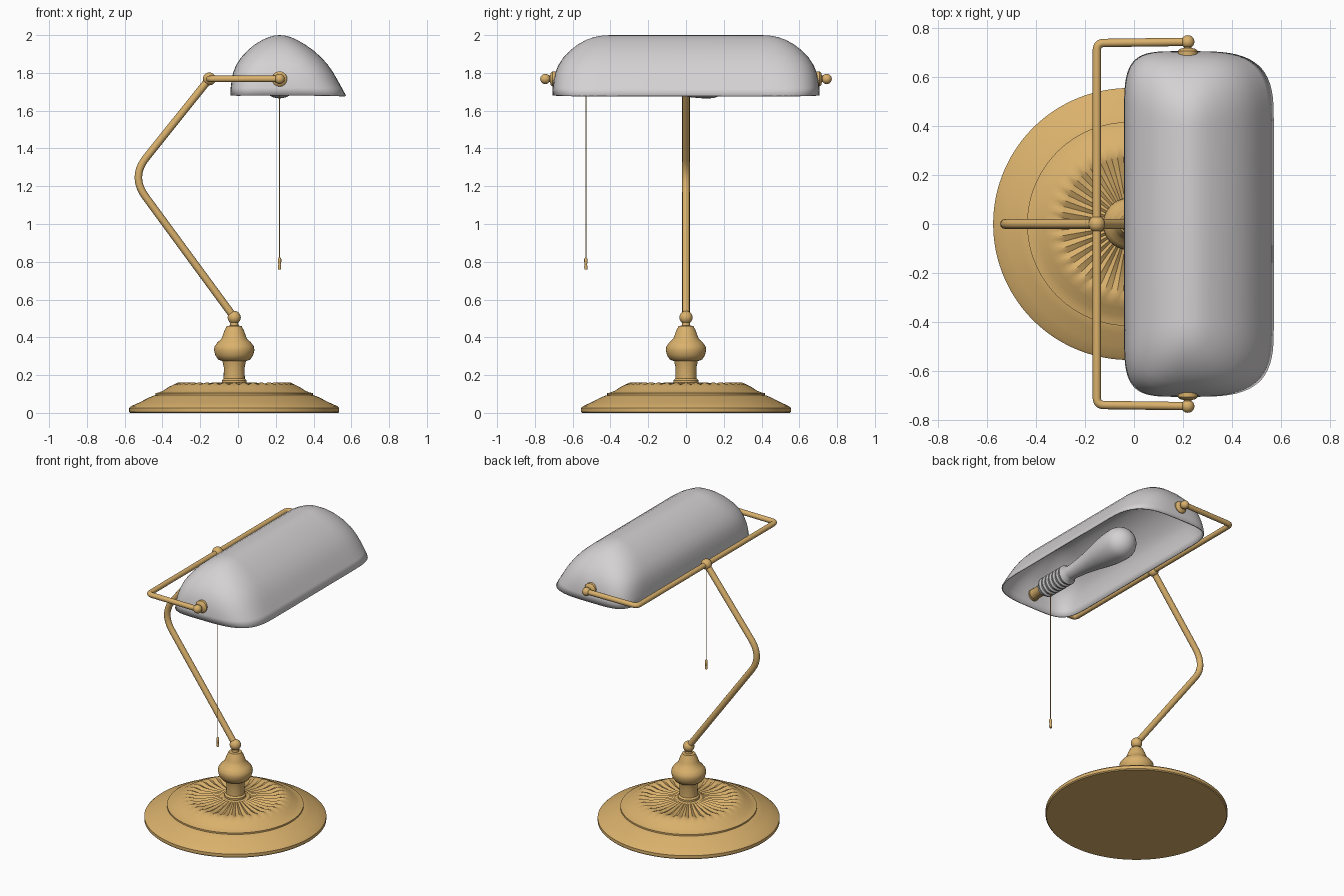
import bpy, bmesh, math
from mathutils import Vector

if "Cube" in bpy.data.objects:
    bpy.data.objects.remove(bpy.data.objects["Cube"])


def material(name, rgb):
    m = bpy.data.materials.new(name)
    m.diffuse_color = (*rgb, 1)
    m.use_nodes = True
    m.node_tree.nodes["Principled BSDF"].inputs["Base Color"].default_value = m.diffuse_color
    return m


BRASS = material("brass", (0.70, 0.44, 0.15))
GLASS = material("pale_grey_glass", (0.66, 0.64, 0.65))
METAL = material("grey_metal", (0.52, 0.51, 0.51))


def finish(obj, mat, angle=40):
    obj.data.materials.clear()
    obj.data.materials.append(mat)
    bpy.ops.object.select_all(action='DESELECT')
    obj.select_set(True)
    bpy.context.view_layer.objects.active = obj
    bpy.ops.object.shade_smooth_by_angle(angle=math.radians(angle))
    return obj


def new_object(name, bm):
    me = bpy.data.meshes.new(name)
    bm.to_mesh(me)
    bm.free()
    obj = bpy.data.objects.new(name, me)
    bpy.context.collection.objects.link(obj)
    return obj


def lathe(name, profile, mat, loc, along_y=False, segs=32, wave=None, angle=40):
    """Spin (radius, height) points about z, or about y when along_y is set."""
    bm = bmesh.new()
    rings = []
    for r, h in profile:
        ring = []
        for k in range(segs):
            a = 2 * math.pi * k / segs
            z = h + (wave(r, h, a) if wave else 0)
            x, y = r * math.cos(a), r * math.sin(a)
            p = (x, z, -y) if along_y else (x, y, z)
            ring.append(bm.verts.new(Vector(p) + Vector(loc)))
        rings.append(ring)
    for lo, hi in zip(rings, rings[1:]):
        for k in range(segs):
            n = (k + 1) % segs
            bm.faces.new((lo[k], lo[n], hi[n], hi[k]))
    for ring, (r, h) in ((rings[0], profile[0]), (rings[-1], profile[-1])):
        if r > 0.001:
            bm.faces.new(ring)
    bmesh.ops.remove_doubles(bm, verts=bm.verts, dist=1e-5)
    bmesh.ops.recalc_face_normals(bm, faces=bm.faces)
    return finish(new_object(name, bm), mat, angle)


def ball(r, n=12):
    return [(r * math.sin(math.pi * i / n), -r * math.cos(math.pi * i / n)) for i in range(n + 1)]


def tube(name, pts, radius, mat, bend=0.0):
    """Round rod through pts with rounded corners."""
    pts = [Vector(p) for p in pts]
    path = [pts[0]]
    for a, b, c in zip(pts, pts[1:], pts[2:]):
        p, q = b + (a - b).normalized() * bend, b + (c - b).normalized() * bend
        for i in range(11):
            t = i / 10
            path.append(p * (1 - t) ** 2 + b * 2 * t * (1 - t) + q * t * t)
    path.append(pts[-1])
    cu = bpy.data.curves.new(name, 'CURVE')
    cu.dimensions = '3D'
    cu.bevel_depth = radius
    cu.bevel_resolution = 4
    cu.use_fill_caps = True
    sp = cu.splines.new('POLY')
    sp.points.add(len(path) - 1)
    for sp_pt, p in zip(sp.points, path):
        sp_pt.co = (*p, 1)
    obj = bpy.data.objects.new(name, cu)
    bpy.context.collection.objects.link(obj)
    bpy.ops.object.select_all(action='DESELECT')
    obj.select_set(True)
    bpy.context.view_layer.objects.active = obj
    bpy.ops.object.convert(target='MESH')
    return finish(bpy.context.view_layer.objects.active, mat)


# Round stepped base with radial flutes on its top
def flutes(r, h, a):
    return 0.005 * math.cos(36 * a) if 0.09 < r < 0.31 and h > 0.1 else 0


lathe("base", [(0, 0), (0.55, 0), (0.556, 0.006), (0.556, 0.026), (0.545, 0.036), (0.50, 0.056),
               (0.45, 0.082), (0.425, 0.092), (0.417, 0.094), (0.417, 0.104), (0.40, 0.108),
               (0.375, 0.118), (0.345, 0.138), (0.32, 0.150), (0.295, 0.157), (0.27, 0.155),
               (0.24, 0.148), (0.19, 0.148), (0.14, 0.152), (0.10, 0.157), (0.08, 0.16), (0, 0.16)],
      BRASS, (-0.02, 0, 0), segs=144, wave=flutes)

# Turned stem on the base
lathe("stem", [(0.066, 0.15), (0.066, 0.172), (0.056, 0.182), (0.055, 0.24), (0.06, 0.262),
               (0.062, 0.274), (0.085, 0.282), (0.100, 0.305), (0.107, 0.332), (0.104, 0.352),
               (0.088, 0.374), (0.068, 0.392), (0.06, 0.412), (0.052, 0.435), (0.043, 0.452),
               (0.04, 0.46), (0.022, 0.462), (0.02, 0.49)], BRASS, (-0.02, 0, 0), segs=40)
lathe("lower_joint", ball(0.035), BRASS, (-0.02, 0, 0.505))

# Bent arm and the yoke that carries the shade
PIVOT_X, PIVOT_Z, YOKE_X = 0.22, 1.768, -0.152
tube("arm", [(-0.02, 0, 0.505), (-0.567, 0, 1.25), (YOKE_X, 0, PIVOT_Z)], 0.02, BRASS, 0.13)
tube("yoke", [(PIVOT_X, -0.745, PIVOT_Z), (YOKE_X, -0.74, PIVOT_Z),
              (YOKE_X, 0.74, PIVOT_Z), (PIVOT_X, 0.745, PIVOT_Z)], 0.017, BRASS, 0.03)
lathe("upper_joint", ball(0.034), BRASS, (YOKE_X, 0, PIVOT_Z))

# Pivot knobs at both ends of the shade
for side, s in (("front", -1), ("back", 1)):
    lathe(side + "_knob", ball(0.027), BRASS, (PIVOT_X, s * 0.745, PIVOT_Z))
    lathe(side + "_washer", [(r, s * h) for r, h in
                             ((0.04, 0.685), (0.04, 0.708), (0.032, 0.716), (0.016, 0.72), (0.016, 0.74))],
          BRASS, (PIVOT_X, 0, PIVOT_Z), along_y=True)

# Glass shade: stacked rounded outlines (z, left x, right x, half length)
levels = [(1.68, -0.041, 0.572, 0.707), (1.72, -0.039, 0.55, 0.706), (1.76, -0.034, 0.528, 0.701),
          (1.80, -0.026, 0.505, 0.692), (1.84, -0.011, 0.478, 0.676), (1.88, 0.015, 0.443, 0.65),
          (1.92, 0.052, 0.398, 0.612), (1.95, 0.088, 0.355, 0.573), (1.975, 0.13, 0.312, 0.528),
          (1.99, 0.165, 0.278, 0.485), (1.997, 0.19, 0.25, 0.445), (2.0, 0.22, 0.22, 0.40)]
STRAIGHT, STEPS = 0.40, 16
bm = bmesh.new()
rings = []
for z, xl, xr, half in levels:
    t = (z - 1.68) / 0.32
    ring = []
    for quad in range(4):
        sx = 1 if quad in (0, 3) else -1
        sy = 1 if quad < 2 else -1
        width = xr - 0.22 if sx > 0 else 0.22 - xl
        n = (3.4 if sx > 0 else 4.5) * (1 - t) + 2.2 * t
        for i in range(STEPS + 1):
            a = math.pi / 2 * (quad + i / STEPS)
            u, v = abs(math.cos(a)) ** (2 / n), abs(math.sin(a)) ** (2 / n)
            ring.append(bm.verts.new((0.22 + sx * width * u,
                                      sy * (STRAIGHT + (half - STRAIGHT) * v), z)))
    rings.append(ring)
for lo, hi in zip(rings, rings[1:]):
    for k in range(len(lo)):
        n = (k + 1) % len(lo)
        bm.faces.new((lo[k], lo[n], hi[n], hi[k]))
bmesh.ops.remove_doubles(bm, verts=bm.verts, dist=1e-5)
shade = finish(new_object("shade", bm), GLASS, 50)
solid = shade.modifiers.new("wall", 'SOLIDIFY')
solid.thickness = 0.008
solid.offset = -1

# Socket, screw thread and bulb along the shade
AXIS = (PIVOT_X, 0, PIVOT_Z)
lathe("socket", [(0.035, -0.70), (0.035, -0.61), (0.042, -0.60), (0.042, -0.56)],
      BRASS, AXIS, along_y=True)
thread = [(0.045, -0.60), (0.052, -0.59)]
for i in range(7):
    y = -0.58 + i * 0.032
    thread += [(0.053, y), (0.064, y + 0.008), (0.064, y + 0.016), (0.053, y + 0.024)]
lathe("bulb_thread", thread + [(0.045, -0.34)], METAL, AXIS, along_y=True)
glass = [(0.044, -0.36), (0.047, -0.30), (0.055, -0.22), (0.069, -0.13), (0.085, -0.05),
         (0.098, 0.03), (0.103, 0.09)]
glass += [(0.103 * math.cos(math.pi / 2 * i / 8), 0.125 + 0.103 * math.sin(math.pi / 2 * i / 8))
          for i in range(9)]
lathe("bulb", glass, GLASS, AXIS, along_y=True)

# Pull chain with its small weight
tube("pull_chain", [(0.22, -0.53, 1.74), (0.22, -0.53, 0.81)], 0.0025, BRASS)
lathe("chain_weight", [(0, 0.758), (0.008, 0.76), (0.009, 0.775), (0.006, 0.785), (0.009, 0.80),
                       (0.009, 0.815), (0.004, 0.822), (0, 0.823)], BRASS, (0.22, -0.53, 0), segs=16)
